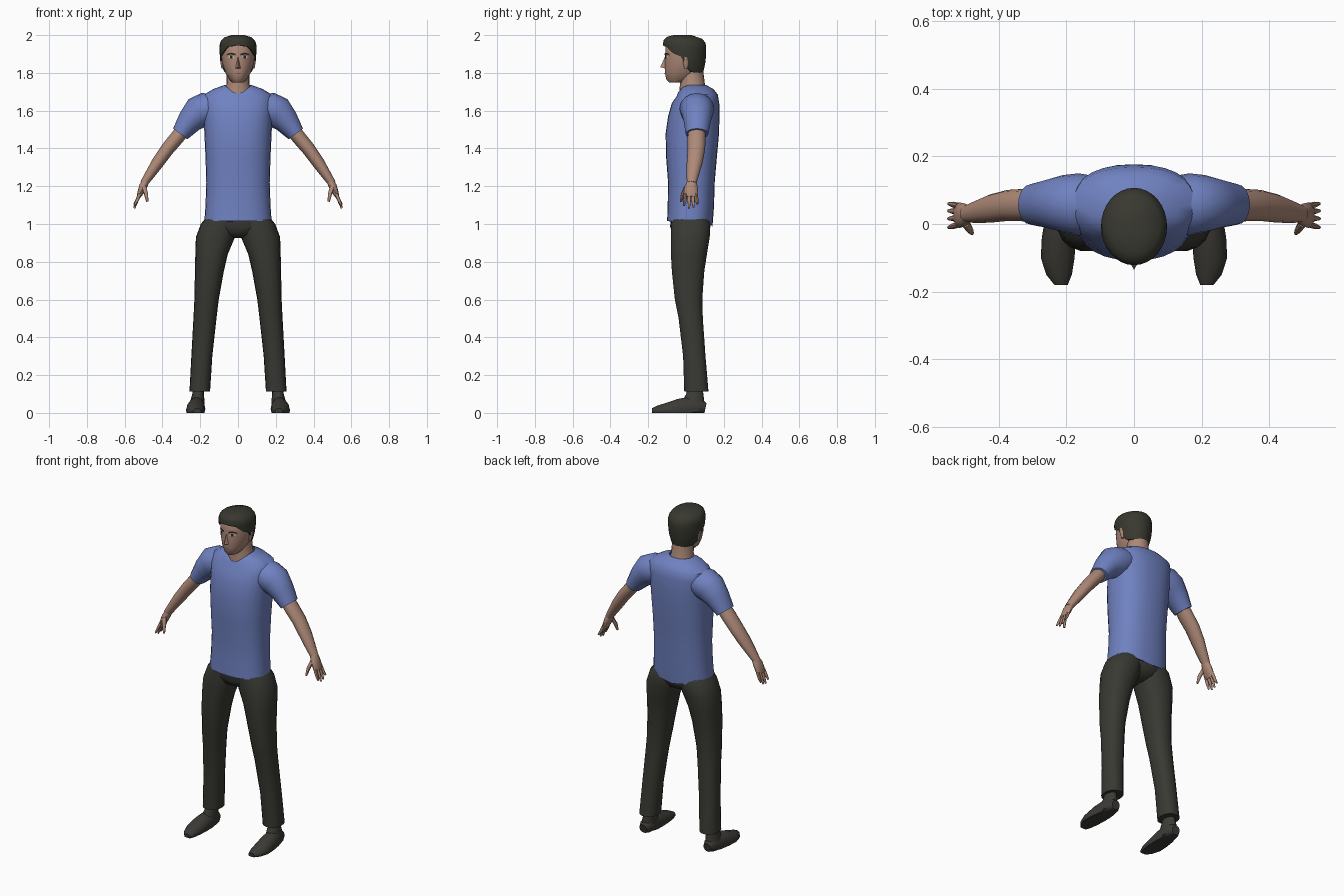
import bpy, bmesh
from math import sin, cos, pi, radians, degrees, sqrt
from mathutils import Vector

if "Cube" in bpy.data.objects:
    bpy.data.objects.remove(bpy.data.objects["Cube"])


def material(name, r, g, b):
    m = bpy.data.materials.new(name)
    m.use_nodes = True
    m.diffuse_color = (r, g, b, 1)
    bsdf = m.node_tree.nodes["Principled BSDF"]
    bsdf.inputs["Base Color"].default_value = (r, g, b, 1)
    bsdf.inputs["Roughness"].default_value = 0.8
    return m


SHIRT = material("blue cotton", 0.16, 0.22, 0.53)
CLOTH = material("dark trousers", 0.04, 0.041, 0.033)
SHOE = material("dark shoe", 0.045, 0.043, 0.036)
HAIR = material("dark hair", 0.04, 0.04, 0.03)
SKIN = material("skin", 0.42, 0.25, 0.185)
LIP = material("lip", 0.3, 0.15, 0.11)
WHITE = material("eye white", 0.6, 0.57, 0.53)
DARK = material("eye dark", 0.02, 0.016, 0.013)


def finish(name, bm, mat, crease=45):
    bmesh.ops.recalc_face_normals(bm, faces=bm.faces)
    mesh = bpy.data.meshes.new(name)
    bm.to_mesh(mesh)
    bm.free()
    mesh.materials.append(mat)
    mesh.shade_smooth()
    mesh.set_sharp_from_angle(angle=radians(crease))
    ob = bpy.data.objects.new(name, mesh)
    bpy.context.collection.objects.link(ob)
    return ob


def skin_rings(name, rings, mat, cap_start=True, cap_end=True):
    """Bridge a list of closed point rings into one surface."""
    bm = bmesh.new()
    rows = [[bm.verts.new(p) for p in ring] for ring in rings]
    n = len(rows[0])
    for a, b in zip(rows, rows[1:]):
        for i in range(n):
            j = (i + 1) % n
            bm.faces.new((a[i], a[j], b[j], b[i]))
    if cap_start:
        bm.faces.new(rows[0][::-1])
    if cap_end:
        bm.faces.new(rows[-1])
    return finish(name, bm, mat)


def power(v, p):
    return abs(v) ** p * (1 if v > 0 else -1)


def flat_ring(z, x0, x1, y0, y1, n=20, p=1.0, front=0, back=0):
    """Level oval; front and back pull the middle of each side down."""
    ring = []
    for i in range(n):
        a = 2 * pi * i / n
        c, s = cos(a), sin(a)
        dip = (front if s < 0 else back) * (1 - abs(c))
        ring.append(((x0 + x1) / 2 + (x1 - x0) / 2 * power(c, p),
                     (y0 + y1) / 2 + (y1 - y0) / 2 * power(s, p), z - dip))
    return ring


def tube(name, path, mat, side, across=(0, 1, 0), n=12, floor=False):
    """Oval sections (x, y, z, half width, half height) along a path."""
    u = Vector(across)
    centres = [Vector(row[:3]) for row in path]
    rings = []
    for k, (x, y, z, w, h) in enumerate(path):
        t = centres[min(k + 1, len(path) - 1)] - centres[max(k - 1, 0)]
        v = t.cross(u).normalized()
        ring = []
        for i in range(n):
            a = 2 * pi * i / n
            q = centres[k] + u * w * cos(a) + v * h * sin(a)
            ring.append((q.x * side, q.y, max(q.z, 0) if floor else q.z))
        rings.append(ring)
    return skin_rings(name, rings, mat)


def lerp_rows(rows, t):
    """Interpolate rows that are sorted by their first value."""
    for a, b in zip(rows, rows[1:]):
        if t <= b[0]:
            f = max(0, (t - a[0]) / (b[0] - a[0]))
            return [p + (q - p) * f for p, q in zip(a[1:], b[1:])]
    return list(rows[-1][1:])


# Shirt body: height, half width, front, back, front dip, back dip
torso = [(1.015, .178, -.1, .14, 0, .03), (1.1, .172, -.097, .148, 0, .01),
         (1.22, .168, -.095, .152, 0, 0), (1.35, .172, -.105, .163, 0, 0),
         (1.48, .178, -.108, .175, 0, 0), (1.57, .182, -.095, .177, 0, 0),
         (1.64, .188, -.075, .176, 0, 0), (1.685, .18, -.05, .168, .01, 0),
         (1.715, .13, -.043, .145, .022, 0), (1.736, .07, -.04, .105, .056, 0)]
skin_rings("shirt_body", [flat_ring(z, -w, w, f, b, 28, .85, df, db)
                          for z, w, f, b, df, db in torso], SHIRT, cap_end=False)

# Neck
neck = [(1.64, .1, -.035, .12), (1.7, .078, -.036, .11),
        (1.74, .06, -.032, .1), (1.82, .06, -.035, .09)]
skin_rings("neck", [flat_ring(z, -w, w, f, b) for z, w, f, b in neck], SKIN)

# Head: height, half width, front, back
head = [(1.75, .03, -.09, 0), (1.765, .045, -.104, .03), (1.8, .067, -.112, .075),
        (1.85, .084, -.112, .093), (1.9, .09, -.11, .1), (1.95, .09, -.108, .1),
        (1.98, .068, -.085, .07)]
skin_rings("head", [flat_ring(z, -w, w, f, b, 28) for z, w, f, b in head], SKIN)


def face_point(x, z, lift):
    w, f, b = lerp_rows(head, z)
    return (x, (f + b) / 2 - (b - f) / 2 * sqrt(max(0, 1 - (x / w) ** 2)) - lift, z)


def patch(name, outline, mat, lift, side=1):
    """Thin painted plate that follows the front of the head."""
    bm = bmesh.new()
    bm.faces.new([bm.verts.new(face_point(x * side, z, lift)) for x, z in outline])
    ob = finish(name, bm, mat)
    if ob.data.polygons[0].normal.y > 0:
        ob.data.flip_normals()
    return ob


# Hair: a cap whose lower edge follows a hairline around the head
hair = [(1.79, .072, -.1, .088), (1.85, .091, -.115, .102), (1.9, .097, -.119, .107),
        (1.95, .098, -.122, .107), (1.975, .088, -.118, .095),
        (1.992, .068, -.1, .065), (2.0, .035, -.065, .03)]
hairline = [(0, 1.945), (35, 1.938), (60, 1.9), (82, 1.885), (95, 1.83),
            (110, 1.805), (180, 1.795)]
COLS, ROWS = 32, 10
hair_rings = []
for k in range(-1, ROWS + 1):
    ring = []
    for i in range(COLS):
        a = 2 * pi * i / COLS
        around = abs((degrees(a) - 270 + 180) % 360 - 180)
        low = lerp_rows(hairline, around)[0]
        z = low + (2.0 - low) * max(k, 0) / ROWS
        w, f, b = lerp_rows(hair, z)
        shrink = .85 if k < 0 else 1
        ring.append((w * cos(a) * shrink, (f + b) / 2 + (b - f) / 2 * sin(a) * shrink, z))
    hair_rings.append(ring)
skin_rings("hair", hair_rings, HAIR, cap_start=False)

# Nose and mouth
bm = bmesh.new()
bridge, tip, left, right = [bm.verts.new(p) for p in (
    (0, -.108, 1.893), (0, -.136, 1.83), (.017, -.106, 1.822), (-.017, -.106, 1.822))]
for tri in ((bridge, tip, left), (bridge, right, tip), (left, tip, right), (bridge, left, right)):
    bm.faces.new(tri)
finish("nose", bm, SKIN, 80)
patch("mouth", [(-.024, 1.796), (0, 1.793), (.024, 1.796), (0, 1.801)], LIP, .002)

for side, label in ((1, "left"), (-1, "right")):
    # Eye and brow plates
    patch(label + "_eye", [(.018, 1.881), (.034, 1.876), (.053, 1.882), (.045, 1.89), (.027, 1.89)],
          WHITE, .003, side)
    patch(label + "_iris", [(.029, 1.877), (.041, 1.877), (.042, 1.891), (.028, 1.891)],
          DARK, .005, side)
    patch(label + "_brow", [(.014, 1.893), (.04, 1.898), (.062, 1.892), (.058, 1.901), (.036, 1.907), (.014, 1.902)],
          DARK, .005, side)
    tube(label + "_ear", [(.08, 0, 1.825, .008, .008), (.084, 0, 1.855, .016, .01),
                          (.086, -.002, 1.885, .014, .01)], SKIN, side, n=10)

    # Sleeve
    tube(label + "_sleeve", [(.12, .058, 1.62, .085, .07), (.165, .058, 1.61, .092, .088),
                             (.21, .06, 1.59, .085, .088), (.255, .06, 1.545, .072, .068),
                             (.306, .058, 1.477, .06, .047)], SHIRT, side, n=16)

    # Arm
    tube(label + "_arm", [(.28, .058, 1.51, .045, .038), (.325, .056, 1.455, .048, .038),
                          (.375, .055, 1.395, .046, .036), (.425, .046, 1.325, .042, .033),
                          (.468, .036, 1.26, .033, .026), (.498, .03, 1.215, .025, .021)],
         SKIN, side)

    # Hand with four fingers and a thumb
    tube(label + "_palm", [(.487, .031, 1.23, .024, .02), (.502, .027, 1.2, .034, .021),
                           (.517, .026, 1.165, .038, .016), (.525, .027, 1.145, .033, .011)],
         SKIN, side)
    for name, y, spread, end in (("index", -.002, -.008, 1.097), ("middle", .018, -.002, 1.083),
                                 ("ring", .037, .002, 1.088), ("little", .054, .006, 1.105)):
        tube(f"{label}_{name}_finger", [(.52, y, 1.16, .009, .01),
                                        (.535, y + spread / 2, 1.125, .009, .009),
                                        (.549, y + spread, end, .005, .005)], SKIN, side, n=8)
    tube(label + "_thumb", [(.5, .004, 1.2, .014, .013), (.487, -.016, 1.16, .011, .011),
                            (.48, -.027, 1.118, .006, .006)], SKIN, side, n=8)

    # Trouser leg: height, inner x, outer x, front, back
    leg = [(1.04, .0, .165, -.075, .115), (1.0, -.004, .197, -.08, .13),
           (.93, .016, .223, -.082, .127), (.84, .054, .226, -.081, .112),
           (.75, .075, .228, -.076, .098), (.6, .102, .231, -.06, .087),
           (.5, .114, .236, -.04, .09), (.3, .136, .247, -.016, .104),
           (.112, .148, .257, -.01, .12)]
    skin_rings(label + "_trouser_leg",
               [[(x * side, y, h) for x, y, h in flat_ring(z, i, o, f, b, 18, .88)]
                for z, i, o, f, b in leg], CLOTH)

    # Shoe: ankle and sole
    skin_rings(label + "_ankle",
               [[(x * side, y, h) for x, y, h in flat_ring(z, i, o, f, b, 14)]
                for z, i, o, f, b in ((.16, .182, .238, .012, .088), (.1, .18, .242, 0, .093),
                                      (.05, .177, .256, -.03, .1), (.01, .176, .26, -.04, .1))], SHOE)
    tube(label + "_shoe", [(.216, .103, .025, .026, .028), (.216, .08, .03, .038, .045),
                           (.219, .02, .025, .044, .062), (.223, -.04, .02, .05, .055),
                           (.226, -.1, .012, .05, .043), (.222, -.15, .01, .038, .029),
                           (.216, -.18, .008, .02, .016)],
         SHOE, side, across=(1, 0, 0), n=14, floor=True)

# Pelvis joining the legs
pelvis = [(.925, .03, -.03, .07), (.945, .09, -.068, .11), (.985, .165, -.084, .13),
          (1.05, .16, -.08, .12)]
skin_rings("trouser_seat", [flat_ring(z, -w, w, f, b, 20, .85) for z, w, f, b in pelvis], CLOTH)
